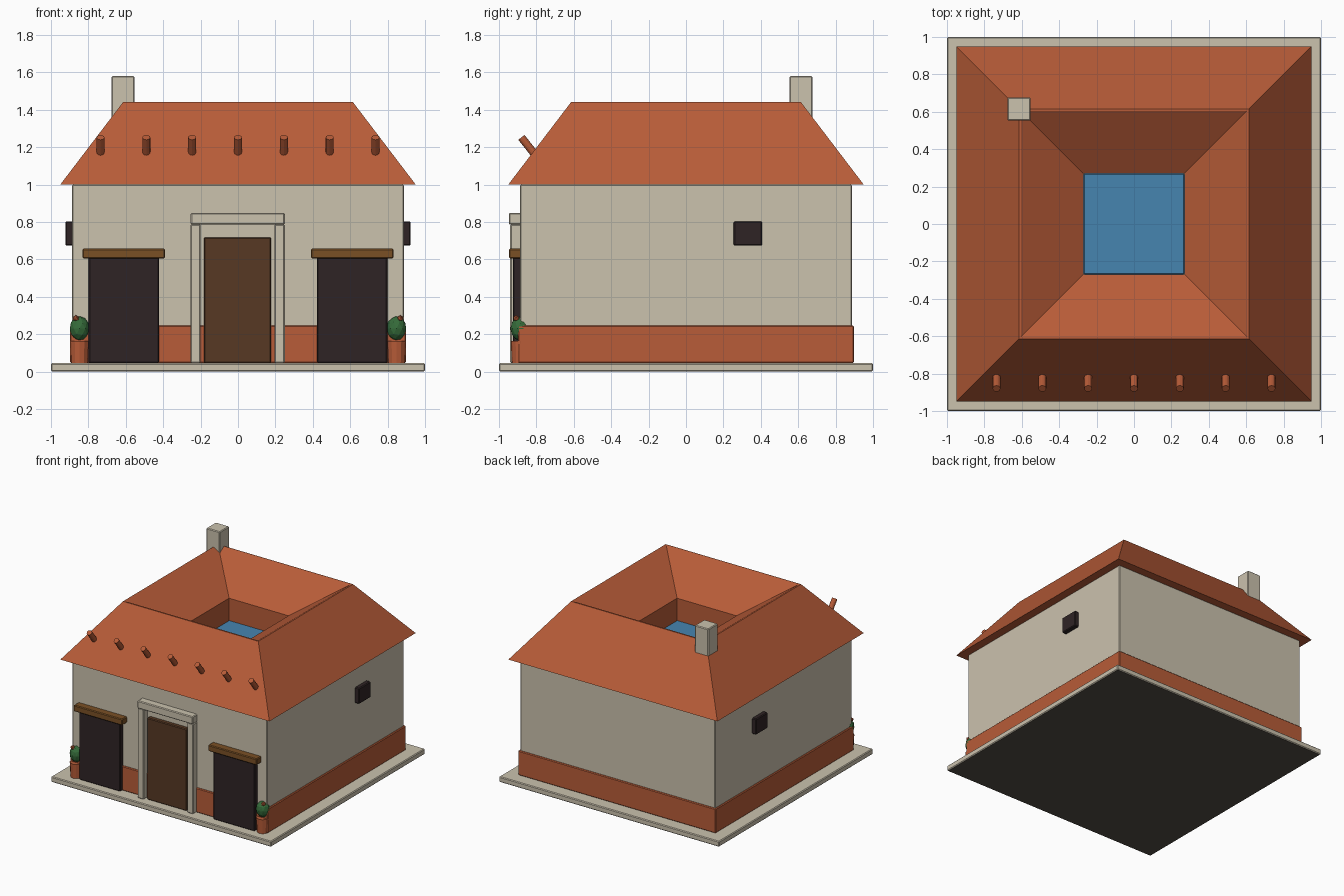
import bpy, bmesh, math
from mathutils import Vector

if "Cube" in bpy.data.objects:
    bpy.data.objects.remove(bpy.data.objects["Cube"])


def material(name, hex_code):
    def lin(c):
        c /= 255
        return c / 12.92 if c <= 0.04045 else ((c + 0.055) / 1.055) ** 2.4
    m = bpy.data.materials.new(name)
    rgb = [lin(int(hex_code[i:i + 2], 16)) for i in (0, 2, 4)]
    m.diffuse_color = (*rgb, 1.0)
    m.use_nodes = True
    m.node_tree.nodes["Principled BSDF"].inputs["Base Color"].default_value = m.diffuse_color
    return m


PLASTER = material("plaster", "cbc2ae")
TERRACOTTA = material("terracotta", "b85c38")
DARK = material("dark_shutter", "2f2425")
DOOR = material("door_wood", "573924")
BEAM = material("beam_wood", "7a5025")
LEAF = material("leaf_green", "356b3a")
WATER = material("water_blue", "4685b0")
FOUNDATION = material("dark_foundation", "544d44")


def finish(name, bm, mat):
    bmesh.ops.recalc_face_normals(bm, faces=bm.faces[:])
    mesh = bpy.data.meshes.new(name)
    bm.to_mesh(mesh)
    bm.free()
    mesh.materials.append(mat)
    ob = bpy.data.objects.new(name, mesh)
    bpy.context.collection.objects.link(ob)
    return ob


def box(name, x, y, z, mat, bevel=0.006):
    """Softly bevelled box from (min, max) ranges."""
    bm = bmesh.new()
    bmesh.ops.create_cube(bm, size=1)
    for v in bm.verts:
        v.co = [(a + b) / 2 + c * (b - a) for (a, b), c in zip((x, y, z), v.co)]
    if bevel:
        bmesh.ops.bevel(bm, geom=bm.edges[:], offset=bevel, segments=1, affect='EDGES')
    return finish(name, bm, mat)


def square_ring(name, profile, mat):
    """Sweep a closed (half width, height) profile round a square."""
    bm = bmesh.new()
    corners = ((-1, -1), (1, -1), (1, 1), (-1, 1))
    rings = [[bm.verts.new((r * cx, r * cy, z)) for cx, cy in corners] for r, z in profile]
    for i, a in enumerate(rings):
        b = rings[(i + 1) % len(rings)]
        for k in range(4):
            n = (k + 1) % 4
            bm.faces.new((a[k], a[n], b[n], b[k]))
    return finish(name, bm, mat)


def rod(name, start, end, r1, r2, sides, mat):
    """Cylinder or cone between two points."""
    a, b = Vector(start), Vector(end)
    bm = bmesh.new()
    bmesh.ops.create_cone(bm, cap_ends=True, segments=sides, radius1=r1, radius2=r2,
                          depth=(b - a).length)
    rot = Vector((0, 0, 1)).rotation_difference(b - a).to_matrix().to_4x4()
    bm.transform(rot)
    bmesh.ops.translate(bm, verts=bm.verts[:], vec=(a + b) / 2)
    return finish(name, bm, mat)


def ball(name, centre, size, detail, mat):
    bm = bmesh.new()
    bmesh.ops.create_icosphere(bm, subdivisions=detail, radius=1)
    for v in bm.verts:
        v.co = [c + s * p for c, s, p in zip(centre, size, v.co)]
    return finish(name, bm, mat)


# Ground slab with a dark underside
slab = box("ground_slab", (-1, 1), (-1, 1), (0, 0.045), PLASTER)
slab.data.materials.append(FOUNDATION)
for f in slab.data.polygons:
    if f.normal.z < -0.9:
        f.material_index = 1

# Walls and painted lower band
box("walls", (-0.887, 0.887), (-0.887, 0.887), (0.04, 1.0), PLASTER)
box("lower_band", (-0.898, 0.898), (-0.898, 0.898), (0.045, 0.247), TERRACOTTA)

# Roof sloping outward and inward around an open court
square_ring("roof", [(0.95, 1.0), (0.615, 1.44), (0.603, 1.44), (0.27, 1.22), (0.27, 1.0)],
            TERRACOTTA)
box("court_pool", (-0.27, 0.27), (-0.27, 0.27), (0.99, 1.04), WATER)
box("chimney", (-0.677, -0.553), (0.553, 0.677), (1.1, 1.58), PLASTER)

# Row of angled roof pegs
for i in range(7):
    x = -0.735 + 0.245 * i
    rod(f"roof_peg_{i + 1}", (x, -0.79, 1.138), (x, -0.88, 1.252), 0.021, 0.021, 12, TERRACOTTA)

# Doorway
box("door", (-0.183, 0.177), (-0.922, -0.88), (0.045, 0.717), DOOR)
box("door_lintel", (-0.253, 0.25), (-0.947, -0.88), (0.785, 0.848), PLASTER)
for side, x in (("left", (-0.255, -0.2)), ("right", (0.195, 0.25))):
    box(f"door_post_{side}", x, (-0.94, -0.88), (0.045, 0.787), PLASTER)

# Shop fronts, side windows and potted plants on both sides
for side, s in (("left", -1), ("right", 1)):
    def span(a, b):
        return sorted((s * a, s * b))
    box(f"shutter_{side}", span(0.423, 0.798), (-0.925, -0.88), (0.045, 0.61), DARK)
    box(f"shutter_lintel_{side}", span(0.39, 0.832), (-0.947, -0.88), (0.605, 0.657), BEAM)
    box(f"side_window_{side}", span(0.88, 0.923), (0.255, 0.407), (0.673, 0.803), DARK)
    x = s * 0.847
    rod(f"pot_{side}", (x, -0.885, 0.045), (x, -0.885, 0.163), 0.046, 0.052, 12, TERRACOTTA)
    ball(f"bush_{side}", (x, -0.885, 0.23), (0.054, 0.054, 0.066), 2, LEAF)
    ball(f"flower_{side}", (s * 0.867, -0.908, 0.284), (0.018,) * 3, 1, TERRACOTTA)
